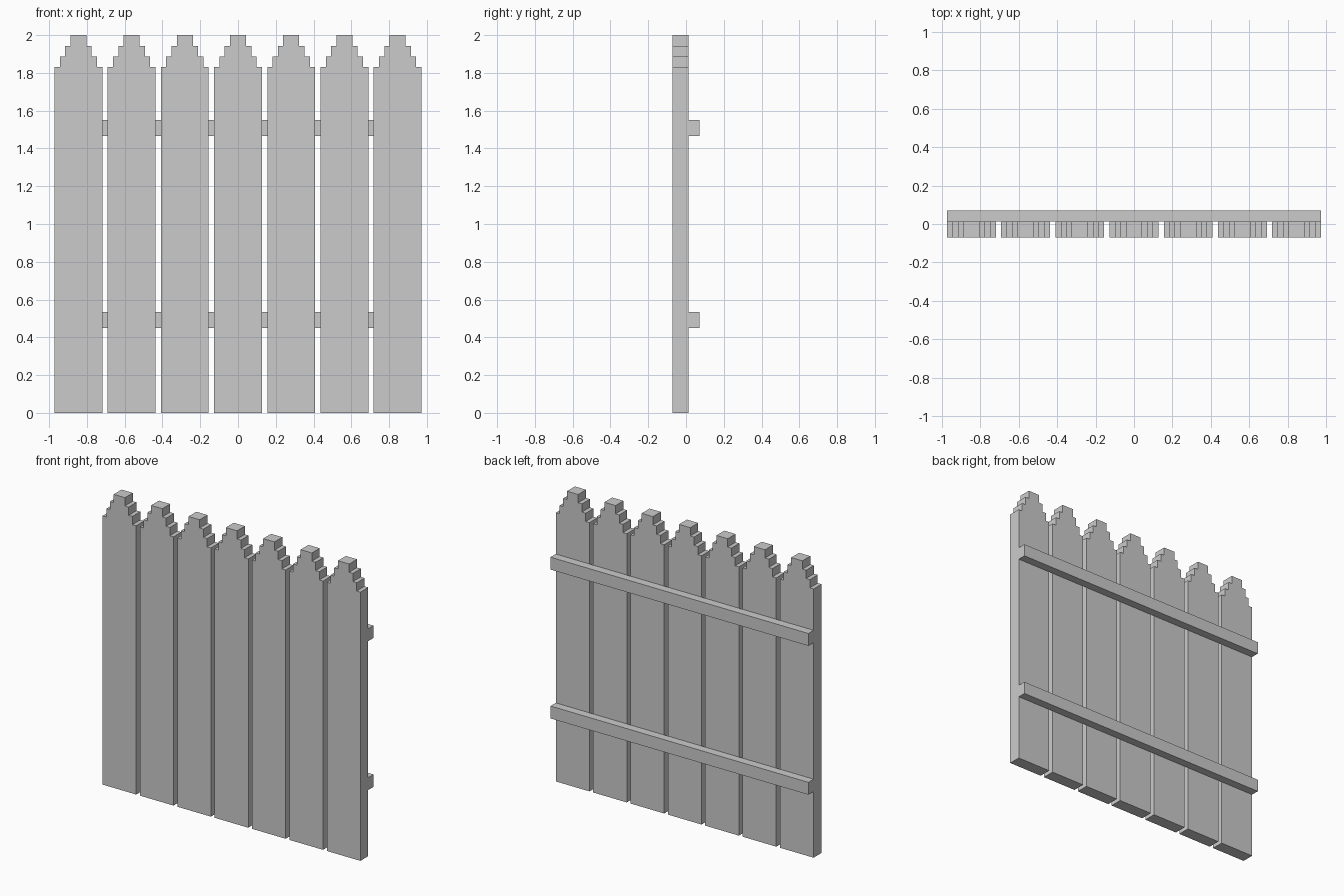
import bpy, bmesh

if "Cube" in bpy.data.objects:
    bpy.data.objects.remove(bpy.data.objects["Cube"])

U = 2 / 71  # the fence sits on a regular grid, 71 steps tall


def extrude_profile(name, points, x, y0, y1):
    """Solid from an x-z outline (grid steps), extruded from y0 to y1."""
    bm = bmesh.new()
    verts = [bm.verts.new((px * U, y0 * U, pz * U)) for px, pz in points]
    face = bm.faces.new(verts)
    res = bmesh.ops.extrude_face_region(bm, geom=[face])
    moved = [v for v in res["geom"] if isinstance(v, bmesh.types.BMVert)]
    bmesh.ops.translate(bm, verts=moved, vec=(0, (y1 - y0) * U, 0))
    bmesh.ops.recalc_face_normals(bm, faces=bm.faces)
    mesh = bpy.data.meshes.new(name)
    bm.to_mesh(mesh)
    bm.free()
    obj = bpy.data.objects.new(name, mesh)
    obj.location.x = x * U
    bpy.context.collection.objects.link(obj)
    return obj


# Pickets with stepped tips: right half of the outline, then mirrored
half = [(4.5, 0), (4.5, 65), (3.5, 65), (3.5, 67),
        (2.5, 67), (2.5, 69), (1.5, 69), (1.5, 71)]
outline = half + [(-x, z) for x, z in reversed(half)]
for i in range(7):
    extrude_profile(f"picket_{i + 1}", outline, (i - 3) * 10, -2.5, 0.5)

# Two horizontal rails across the back
for name, z in (("lower_rail", 16), ("upper_rail", 52)):
    rail = [(-34.5, z), (34.5, z), (34.5, z + 3), (-34.5, z + 3)]
    extrude_profile(name, rail, 0, 0.5, 2.5)
